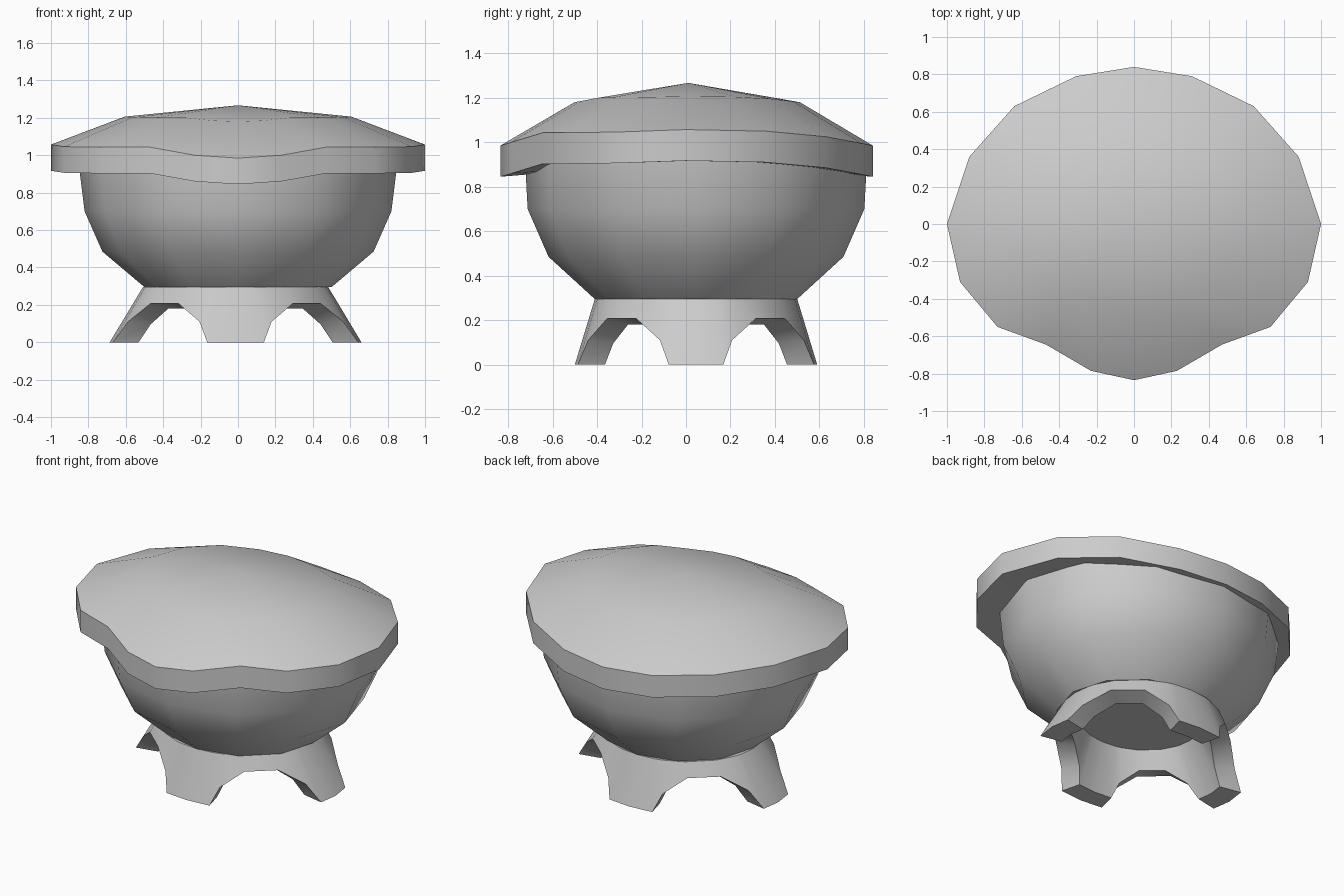
import bpy, bmesh, math
from math import sin, cos, radians

cube = bpy.data.objects.get("Cube")
if cube:
    bpy.data.objects.remove(cube, do_unlink=True)

grey = bpy.data.materials.new("plain grey")
grey.use_nodes = True
grey.diffuse_color = (0.6, 0.6, 0.6, 1)
grey.node_tree.nodes["Principled BSDF"].inputs["Base Color"].default_value = (0.6, 0.6, 0.6, 1)

CENTRE_Y = 0.045


def bridge(bm, a, b):
    """Join two closed rings of vertices with quads."""
    n = len(a)
    for i in range(n):
        j = (i + 1) % n
        bm.faces.new((a[i], a[j], b[j], b[i]))


def fan(bm, ring, tip):
    v = bm.verts.new(tip)
    for i in range(len(ring)):
        bm.faces.new((ring[i], ring[(i + 1) % len(ring)], v))


def ring(bm, points):
    return [bm.verts.new(p) for p in points]


def finish(bm, name, angle):
    bmesh.ops.recalc_face_normals(bm, faces=bm.faces)
    mesh = bpy.data.meshes.new(name)
    bm.to_mesh(mesh)
    bm.free()
    mesh.materials.append(grey)
    obj = bpy.data.objects.new(name, mesh)
    bpy.context.collection.objects.link(obj)
    bpy.ops.object.select_all(action='DESELECT')
    obj.select_set(True)
    bpy.context.view_layer.objects.active = obj
    bpy.ops.object.shade_smooth_by_angle(angle=radians(angle))


# Bowl: twelve-sided oval shell, (x radius, y radius, z) up the outside, down the inside
bm = bmesh.new()
outside = [(.50, .455, .295), (.725, .663, .485), (.82, .757, .70), (.85, .77, .94)]
inside = [(rx - .06, ry - .06, z + .02) for rx, ry, z in reversed(outside)]
rings = []
for rx, ry, z in outside + inside:
    angles = [radians(30 * k) for k in range(12)]
    rings.append(ring(bm, [(rx * cos(t), CENTRE_Y + ry * sin(t), z) for t in angles]))
for a, b in zip(rings, rings[1:]):
    bridge(bm, a, b)
bm.faces.new(rings[0])
bm.faces.new(rings[-1])
finish(bm, "bowl", 40)

# Foot: flared oval ring with four arches between the legs, (angle, arch height)
arch = [(0, 0), (13, 0), (18.5, .11), (34, .208), (56, .208), (71.5, .11), (77, 0)]
steps = [(radians(a + 90 * q), h) for q in range(4) for a, h in arch]
TOP = .296


def foot_point(t, z, top, bottom):
    f = z / TOP
    rx, ry = (bottom[i] + (top[i] - bottom[i]) * f for i in (0, 1))
    return (rx * cos(t) - .013, CENTRE_Y + ry * sin(t), z)


bm = bmesh.new()
outer, inner = ((.495, .455), (.673, .545)), ((.37, .335), (.532, .42))
loops = [
    ring(bm, [foot_point(t, TOP, *outer) for t, h in steps]),
    ring(bm, [foot_point(t, h, *outer) for t, h in steps]),
    ring(bm, [foot_point(t, h * .87, *inner) for t, h in steps]),
    ring(bm, [foot_point(t, TOP, *inner) for t, h in steps]),
]
for i in range(4):
    bridge(bm, loops[i], loops[(i + 1) % 4])
finish(bm, "foot", 35)

# Lid: half outline from back to front (x, y, rim height), mirrored
half = [(0, .84, .985), (.31, .79, .995), (.64, .63, 1.025), (.88, .36, 1.05),
        (1, 0, 1.057), (.93, -.31, 1.046), (.73, -.55, 1.043),
        (.47, -.645, 1.043), (.23, -.785, 1.0), (0, -.835, .985)]
outline = half + [(-x, y, z) for x, y, z in reversed(half[1:-1])]
MID, MID_Y = .605, .01
bm = bmesh.new()
under = ring(bm, [(x, y, z - .14) for x, y, z in outline])
rim = ring(bm, outline)
dome = ring(bm, [(x * MID, MID_Y + (y - MID_Y) * MID, 1.206 + (z - 1.055) * .37)
                 for x, y, z in outline])
bridge(bm, under, rim)
bridge(bm, rim, dome)
fan(bm, dome, (0, MID_Y, 1.267))
fan(bm, under, (0, MID_Y, .915))
finish(bm, "lid", 40)
